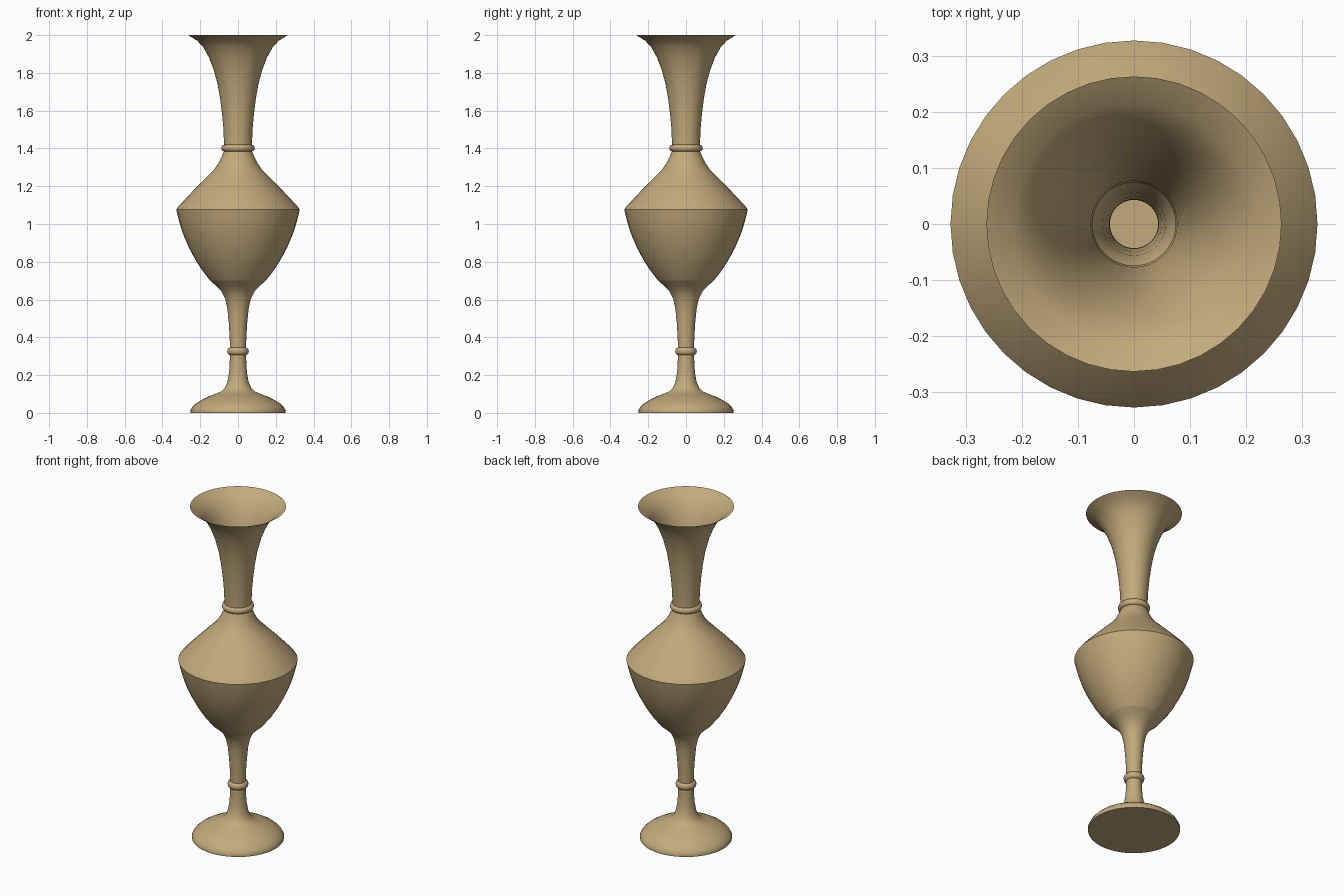
import bpy, bmesh, math

if "Cube" in bpy.data.objects:
    bpy.data.objects.remove(bpy.data.objects["Cube"])

SEGMENTS = 40

clay = bpy.data.materials.new("warm tan")
clay.diffuse_color = (0.54, 0.40, 0.20, 1)
clay.use_nodes = True
clay.node_tree.nodes["Principled BSDF"].inputs["Base Color"].default_value = clay.diffuse_color


def lathe(name, profile, cap_bottom=False):
    """Spin an (radius, height) profile about z into a thin open shell."""
    bm = bmesh.new()
    rings = []
    for r, z in profile:
        rings.append([bm.verts.new((r * math.cos(2 * math.pi * i / SEGMENTS),
                                    r * math.sin(2 * math.pi * i / SEGMENTS), z))
                      for i in range(SEGMENTS)])
    for low, high in zip(rings, rings[1:]):
        for i in range(SEGMENTS):
            j = (i + 1) % SEGMENTS
            bm.faces.new((low[i], low[j], high[j], high[i]))
    if cap_bottom:
        bm.faces.new(rings[0][::-1])
    mesh = bpy.data.meshes.new(name)
    bm.to_mesh(mesh)
    bm.free()
    mesh.materials.append(clay)
    obj = bpy.data.objects.new(name, mesh)
    bpy.context.collection.objects.link(obj)
    bpy.ops.object.select_all(action='DESELECT')
    obj.select_set(True)
    bpy.context.view_layer.objects.active = obj
    bpy.ops.object.shade_smooth_by_angle(angle=math.radians(40))
    return obj


def bead(r, z, bulge, half):
    """Half-round ring bulging out of the wall."""
    return [(r + bulge * math.sin(math.pi * k / 6),
             z - half * math.cos(math.pi * k / 6)) for k in range(7)]


# Domed foot, closed underneath
lathe("foot", [(0.252, 0), (0.253, 0.012), (0.243, 0.03), (0.222, 0.05),
               (0.19, 0.07), (0.155, 0.087), (0.122, 0.1)], cap_bottom=True)

# Stem with a small bead
lathe("stem", [(0.122, 0.1), (0.09, 0.113), (0.07, 0.133), (0.056, 0.165),
               (0.048, 0.21), (0.044, 0.26)]
      + bead(0.043, 0.326, 0.014, 0.02)
      + [(0.044, 0.4), (0.049, 0.48), (0.056, 0.55), (0.068, 0.605),
         (0.088, 0.645), (0.115, 0.672), (0.147, 0.7)])

# Swelling bowl with a crisp shoulder
lathe("bowl", [(0.147, 0.7), (0.19, 0.755), (0.228, 0.815), (0.26, 0.875),
               (0.288, 0.94), (0.308, 1.0), (0.322, 1.055), (0.327, 1.077),
               (0.314, 1.094), (0.27, 1.142), (0.22, 1.194), (0.165, 1.25)])

# Shoulder narrowing to the collar bead
lathe("shoulder", [(0.165, 1.25), (0.125, 1.29), (0.102, 1.325),
                   (0.085, 1.36)] + bead(0.074, 1.402, 0.014, 0.018))

# Trumpet neck flaring to the open mouth
lathe("neck", [(0.074, 1.42), (0.077, 1.5), (0.084, 1.58), (0.094, 1.66),
               (0.108, 1.74), (0.128, 1.815), (0.153, 1.88), (0.183, 1.935),
               (0.215, 1.97), (0.263, 2.0)])
